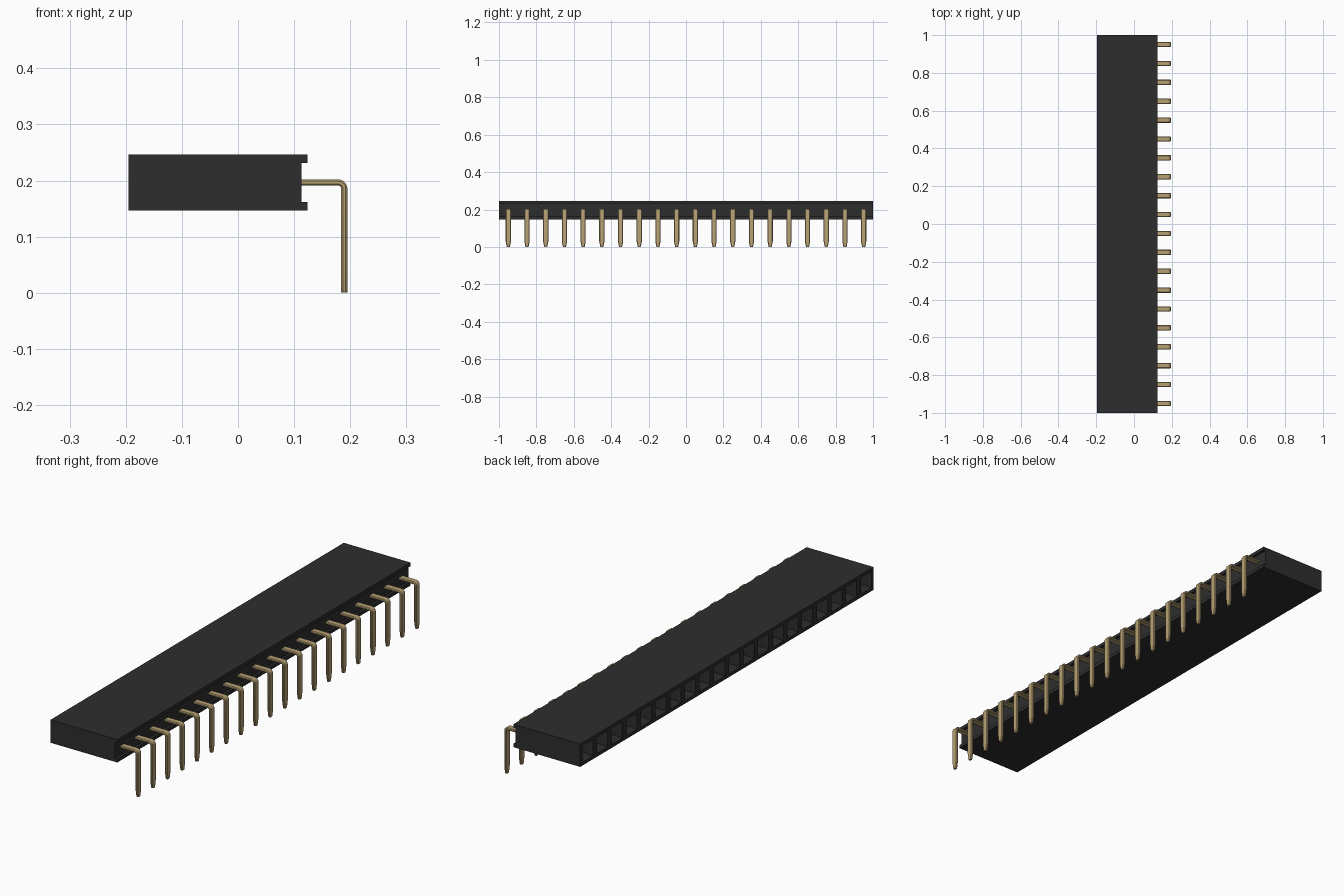
import bpy, bmesh, math
from mathutils import Vector

cube = bpy.data.objects.get("Cube")
if cube:
    bpy.data.objects.remove(cube, do_unlink=True)

COUNT, PITCH = 20, 0.1


def material(name, rgb, rough):
    m = bpy.data.materials.new(name)
    m.use_nodes = True
    m.diffuse_color = (*rgb, 1)
    bsdf = m.node_tree.nodes["Principled BSDF"]
    bsdf.inputs["Base Color"].default_value = (*rgb, 1)
    bsdf.inputs["Roughness"].default_value = rough
    return m


black = material("black plastic", (0.027, 0.027, 0.027), 0.6)
gold = material("gold metal", (0.48, 0.36, 0.175), 0.4)


def make_object(name, bm, mat):
    bmesh.ops.recalc_face_normals(bm, faces=bm.faces[:])
    mesh = bpy.data.meshes.new(name)
    bm.to_mesh(mesh)
    bm.free()
    mesh.materials.append(mat)
    obj = bpy.data.objects.new(name, mesh)
    bpy.context.collection.objects.link(obj)
    return obj


def loft(bm, rings):
    """Skin a list of matching closed rings and cap both ends."""
    loops = [[bm.verts.new(p) for p in ring] for ring in rings]
    n = len(loops[0])
    for a, b in zip(loops, loops[1:]):
        for i in range(n):
            j = (i + 1) % n
            bm.faces.new((a[i], a[j], b[j], b[i]))
    bm.faces.new(loops[0])
    bm.faces.new(loops[-1])


# Housing: channelled profile run along y, one segment per contact
profile = [(-0.195, 0.147), (0.124, 0.147), (0.124, 0.162), (0.113, 0.162),
           (0.113, 0.231), (0.124, 0.231), (0.124, 0.246), (-0.195, 0.246)]
bm = bmesh.new()
loft(bm, [[(x, -1 + PITCH * k, z) for x, z in profile] for k in range(COUNT + 1)])
bmesh.ops.recalc_face_normals(bm, faces=bm.faces[:])

# Sockets: a bevelled mouth leading into a square hole in each front segment
mouths = [f for f in bm.faces if f.normal.x < -0.9]
bmesh.ops.inset_individual(bm, faces=mouths, thickness=0.02)
bmesh.ops.inset_individual(bm, faces=mouths, thickness=0.012, depth=-0.015)
bmesh.ops.inset_individual(bm, faces=mouths, thickness=0.0001, depth=-0.2)
make_object("housing", bm, black)

# Pin path: (centre x, centre z, direction angle, width) with a rounded bend
T, W, C = 0.011, 0.028, 0.003
R = 0.0115
PX, PZ = 0.195 - T / 2, 0.202 - T / 2
path = [(0.10, PZ, 0, W)]
for i in range(7):
    a = math.radians(15 * i)
    path.append((PX - R + R * math.sin(a), PZ - R + R * math.cos(a), a, W))
path += [(PX, 0.03, math.pi / 2, W), (PX, 0.006, math.pi / 2, 0.019),
         (PX, 0.0, math.pi / 2, 0.015)]


def pin_ring(x, z, a, w, y):
    """Chamfered rectangular section across the path."""
    h, t = w / 2, T / 2
    c = C
    section = [(-h, -t + c), (-h + c, -t), (h - c, -t), (h, -t + c),
               (h, t - c), (h - c, t), (-h + c, t), (-h, t - c)]
    out = Vector((math.sin(a), 0, math.cos(a)))
    return [Vector((x, y + u, z)) + out * v for u, v in section]


# Bent pins, one per socket
for k in range(COUNT):
    y = -1 + PITCH * (k + 0.5)
    bm = bmesh.new()
    loft(bm, [pin_ring(*p, y) for p in path])
    pin = make_object(f"pin_{k + 1:02d}", bm, gold)
    bpy.context.view_layer.objects.active = pin
    pin.select_set(True)
    bpy.ops.object.shade_smooth_by_angle(angle=math.radians(25))
    pin.select_set(False)
